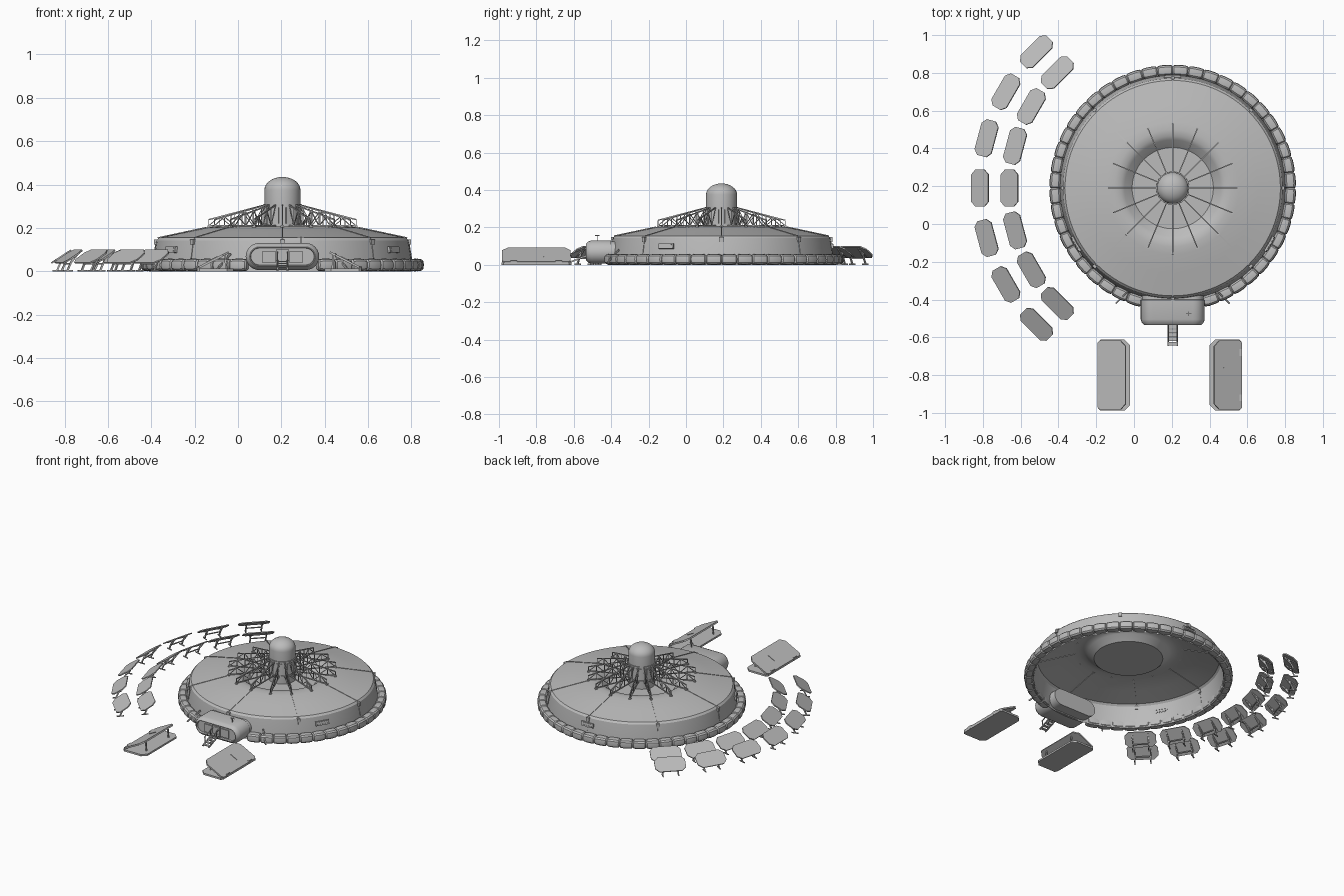
import bpy, bmesh, math
from math import sin, cos, pi, radians
from mathutils import Matrix, Vector

cube = bpy.data.objects.get("Cube")
if cube:
    bpy.data.objects.remove(cube, do_unlink=True)

CENTRE = Vector((0.205, 0.19, 0))
HUB = Matrix.Translation(CENTRE)

grey = bpy.data.materials.new("plain grey")
grey.use_nodes = True
GREY = (0.5, 0.5, 0.5, 1)
grey.diffuse_color = GREY
grey.node_tree.nodes["Principled BSDF"].inputs["Base Color"].default_value = GREY


def finish(name, bm, smooth=True):
    bmesh.ops.recalc_face_normals(bm, faces=bm.faces)
    mesh = bpy.data.meshes.new(name)
    bm.to_mesh(mesh)
    bm.free()
    mesh.materials.append(grey)
    obj = bpy.data.objects.new(name, mesh)
    bpy.context.collection.objects.link(obj)
    if smooth:
        bpy.ops.object.select_all(action='DESELECT')
        obj.select_set(True)
        bpy.context.view_layer.objects.active = obj
        bpy.ops.object.shade_smooth_by_angle(angle=radians(30))
    return obj


def loft(bm, loops, caps=True, closed=False):
    rings = [[bm.verts.new(p) for p in loop] for loop in loops]
    pairs = list(zip(rings, rings[1:])) + ([(rings[-1], rings[0])] if closed else [])
    for a, b in pairs:
        for i in range(len(a)):
            j = (i + 1) % len(a)
            bm.faces.new((a[i], a[j], b[j], b[i]))
    if caps and not closed:
        bm.faces.new(rings[0])
        bm.faces.new(rings[-1])


def lathe(bm, profile, n=96, cap_end=True):
    loops = [[CENTRE + Vector((r * cos(2 * pi * i / n), r * sin(2 * pi * i / n), z))
              for i in range(n)] for r, z in profile]
    loft(bm, loops, caps=False)
    if cap_end:
        bm.verts.ensure_lookup_table()
        bm.faces.new(bm.verts[-n:])


def box(bm, size, mat):
    bmesh.ops.create_cube(bm, size=1, matrix=mat @ Matrix.Diagonal((*size, 1)))


def bar(bm, p, q, r=0.003, mat=Matrix()):
    p, q = mat @ Vector(p), mat @ Vector(q)
    d = q - p
    m = Matrix.Translation((p + q) / 2) @ d.to_track_quat('Z', 'Y').to_matrix().to_4x4()
    box(bm, (2 * r, 2 * r, d.length), m)


def plate(bm, sx, sy, cut_low, cut_high, thick, mat):
    """Flat plate with chamfered corners, cut sizes per x side."""
    x, y, a, b = sx / 2, sy / 2, cut_low, cut_high
    pts = [(-x, -y + a), (-x + a, -y), (x - b, -y), (x, -y + b),
           (x, y - b), (x - b, y), (-x + a, y), (-x, y - a)]
    loft(bm, [[mat @ Vector((u, v, z)) for u, v in pts] for z in (-thick / 2, thick / 2)])


def spin(deg):
    return HUB @ Matrix.Rotation(radians(deg), 4, 'Z')


# Dome shell: open underneath, with a sunken middle
bm = bmesh.new()
lathe(bm, [(0.6, 0.0), (0.595, 0.06), (0.581, 0.143), (0.57, 0.155), (0.45, 0.181),
           (0.35, 0.202), (0.31, 0.206), (0.275, 0.203), (0.255, 0.19), (0.215, 0.155)])
finish("dome_shell", bm)

# Roof seams and wall clips
bm = bmesh.new()
for k in range(8):
    m = spin(45 * k)
    bar(bm, (0.575, 0, 0.154), (0.35, 0, 0.202), 0.003, m)
    bar(bm, (0.596, 0, 0.06), (0.581, 0, 0.145), 0.002, m)
    box(bm, (0.014, 0.02, 0.025), m @ Matrix.Translation((0.585, 0, 0.135)))
finish("roof_seams", bm, False)

# Wall plaques
bm = bmesh.new()
for a in (-30, 90, 210):
    tilt = Matrix.Rotation(radians(-10), 4, 'Y')
    m = spin(a) @ Matrix.Translation((0.592, 0, 0.1)) @ tilt
    box(bm, (0.012, 0.09, 0.028), m)
    for z in (-0.007, 0.007):
        box(bm, (0.018, 0.07, 0.005), m @ Matrix.Translation((0, 0, z)))
finish("wall_plaques", bm, False)

# Ring of ballast bags, left out where the airlock passes
BAGS = 48
section = [(0.03 * math.copysign(abs(cos(t)) ** 0.7, cos(t)),
            0.029 * math.copysign(abs(sin(t)) ** 0.7, sin(t)))
           for t in [2 * pi * i / 12 for i in range(12)]]
bm = bmesh.new()
for k in range(BAGS):
    mid = 2 * pi * (k + 0.5) / BAGS
    if sin(mid) < 0 and abs(cos(mid)) < 0.24:
        continue
    loops = []
    for t, s in ((-1, 0.72), (-0.85, 0.92), (-0.4, 1), (0.4, 1), (0.85, 0.92), (1, 0.72)):
        a = mid + t * pi / BAGS
        loops.append([CENTRE + Vector(((0.623 + u * s) * cos(a), (0.623 + u * s) * sin(a),
                                       0.029 + w * s)) for u, w in section])
    loft(bm, loops)
finish("ballast_bags", bm)

# Central tower with rounded cap
bm = bmesh.new()
cap = [(0.083 * cos(t), 0.375 + 0.06 * sin(t)) for t in [radians(11 * i) for i in range(9)]]
lathe(bm, [(0.083, 0.155), (0.083, 0.3)] + cap, 32)
finish("tower", bm)

bm = bmesh.new()
for z in (0.21, 0.305):
    lathe(bm, [(0.083, z - 0.005), (0.088, z - 0.005), (0.088, z + 0.005), (0.083, z + 0.005)],
          32, cap_end=False)
for k in range(8):
    box(bm, (0.01, 0.035, 0.075),
        spin(45 * k + 22.5) @ Matrix.Translation((0.083, 0, 0.257)))
finish("tower_bands", bm)

# Radial roof trusses
bm = bmesh.new()
steps = 5
for k in range(16):
    m = spin(22.5 * k)
    low = [(0.085 + 0.255 * i / steps, 0, 0.21) for i in range(steps + 1)]
    high = [(p[0], 0, 0.305 - 0.067 * i / steps) for i, p in enumerate(low)]
    bar(bm, high[0], high[-1], 0.003, m)
    bar(bm, low[0], low[-1], 0.003, m)
    for i in range(steps):
        bar(bm, low[i + 1], high[i + 1], 0.002, m)
        ends = (low[i], high[i + 1]) if i % 2 else (high[i], low[i + 1])
        bar(bm, *ends, 0.002, m)
    box(bm, (0.012, 0.016, 0.008), m @ Matrix.Translation((0.34, 0, 0.206)))
finish("roof_trusses", bm, False)


# Airlock: a lofted pill shape with a recessed front
def pill(y, inset, n=12):
    r, half = 0.0625 - inset, 0.107
    pts = []
    for side in (1, -1):
        for i in range(n + 1):
            t = -pi / 2 + pi * i / n
            pts.append(Vector((CENTRE.x + side * (half + r * cos(t)), y,
                               0.068 + side * r * sin(t))))
    return pts


bm = bmesh.new()
loft(bm, [pill(-0.33, 0.006), pill(-0.4, 0.006), pill(-0.402, 0), pill(-0.505, 0),
          pill(-0.522, 0.006), pill(-0.535, 0.018), pill(-0.535, 0.022), pill(-0.522, 0.024)])
finish("airlock", bm)

bm = bmesh.new()
box(bm, (0.055, 0.014, 0.075), Matrix.Translation((CENTRE.x, -0.526, 0.066)))
box(bm, (0.042, 0.018, 0.06), Matrix.Translation((CENTRE.x, -0.527, 0.066)))
for s in (-1, 1):
    box(bm, (0.06, 0.01, 0.055), Matrix.Translation((CENTRE.x + s * 0.062, -0.524, 0.066)))
finish("airlock_door", bm, False)

bm = bmesh.new()
bar(bm, (0.29, -0.475, 0.125), (0.29, -0.475, 0.16), 0.002)
bar(bm, (0.275, -0.475, 0.157), (0.305, -0.475, 0.157), 0.002)
bar(bm, (0.29, -0.487, 0.157), (0.29, -0.463, 0.157), 0.002)
finish("antenna", bm, False)

# Entry steps with handrails
bm = bmesh.new()
for s in (-1, 1):
    x = CENTRE.x + s * 0.023
    bar(bm, (x, -0.53, 0.05), (x, -0.645, 0.004), 0.004)
    bar(bm, (x, -0.53, 0.09), (x, -0.625, 0.055), 0.0025)
    for y, z in ((-0.56, 0.038), (-0.62, 0.014)):
        bar(bm, (x, y, z), (x, y, z + 0.045), 0.0025)
for i in range(5):
    box(bm, (0.046, 0.018, 0.005),
        Matrix.Translation((CENTRE.x, -0.545 - 0.022 * i, 0.045 - 0.009 * i)))
finish("entry_steps", bm, False)

# Struts bracing the shell beside the airlock
bm = bmesh.new()
for s in (-1, 1):
    x = CENTRE.x + s * 0.24
    bar(bm, (x, -0.36, 0.08), (x + s * 0.06, -0.42, 0.01), 0.004)
finish("wall_struts", bm, False)

# Two arcs of solar panels, low edge outward, on leg frames
panels, legs = bmesh.new(), bmesh.new()
for radius in (0.864, 1.02):
    for k in range(-3, 4):
        m = spin(180 + 15 * k) @ Matrix.Translation((radius, 0, 0))
        tilt = Matrix.Translation((0, 0, 0.068)) @ Matrix.Rotation(radians(33), 4, 'Y')
        plate(panels, 0.108, 0.196, 0.026, 0.026, 0.007, m @ tilt)
        for y in (-0.05, 0.05):
            bar(legs, (-0.035, y, 0.087), (0.035, y, 0.042), 0.004, m)
            bar(legs, (-0.01, y, 0.07), (0.02, y, 0.003), 0.004, m)
            bar(legs, (-0.035, y, 0.085), (0.006, y, 0.035), 0.003, m)
            bar(legs, (-0.005, y, 0.003), (0.04, y, 0.003), 0.003, m)
        bar(legs, (0.006, -0.05, 0.035), (0.006, 0.05, 0.035), 0.003, m)
finish("solar_panels", panels, False)
finish("solar_panel_legs", legs, False)

# Two hinged ground cases, mirrored, lids opening towards the entry path
bases, lids, props = bmesh.new(), bmesh.new(), bmesh.new()
for s in (-1, 1):
    m = Matrix.Translation((CENTRE.x + 0.28 * s + 0.0, -0.8, 0))
    if s < 0:
        m = Matrix.Translation((-0.105, -0.8, 0))
    m = m @ Matrix.Diagonal((-s, 1, 1, 1))
    plate(bases, 0.17, 0.375, 0.012, 0.03, 0.012, m @ Matrix.Translation((0, 0, 0.006)))
    tilt = Matrix.Translation((-0.012, 0, 0.05)) @ Matrix.Rotation(radians(-27), 4, 'Y')
    plate(lids, 0.165, 0.365, 0.012, 0.03, 0.01, m @ tilt)
    box(lids, (0.003, 0.055, 0.004), m @ tilt @ Matrix.Translation((0, 0.04, 0.006))
        @ Matrix.Rotation(pi / 2, 4, 'Z'))
    for y in (-0.12, 0.12):
        bar(props, (0.045, y, 0.075), (0.05, y, 0.01), 0.004, m)
        box(props, (0.012, 0.035, 0.02), m @ Matrix.Translation((-0.08, y, 0.014)))
finish("case_bases", bases, False)
finish("case_lids", lids, False)
finish("case_props", props, False)
